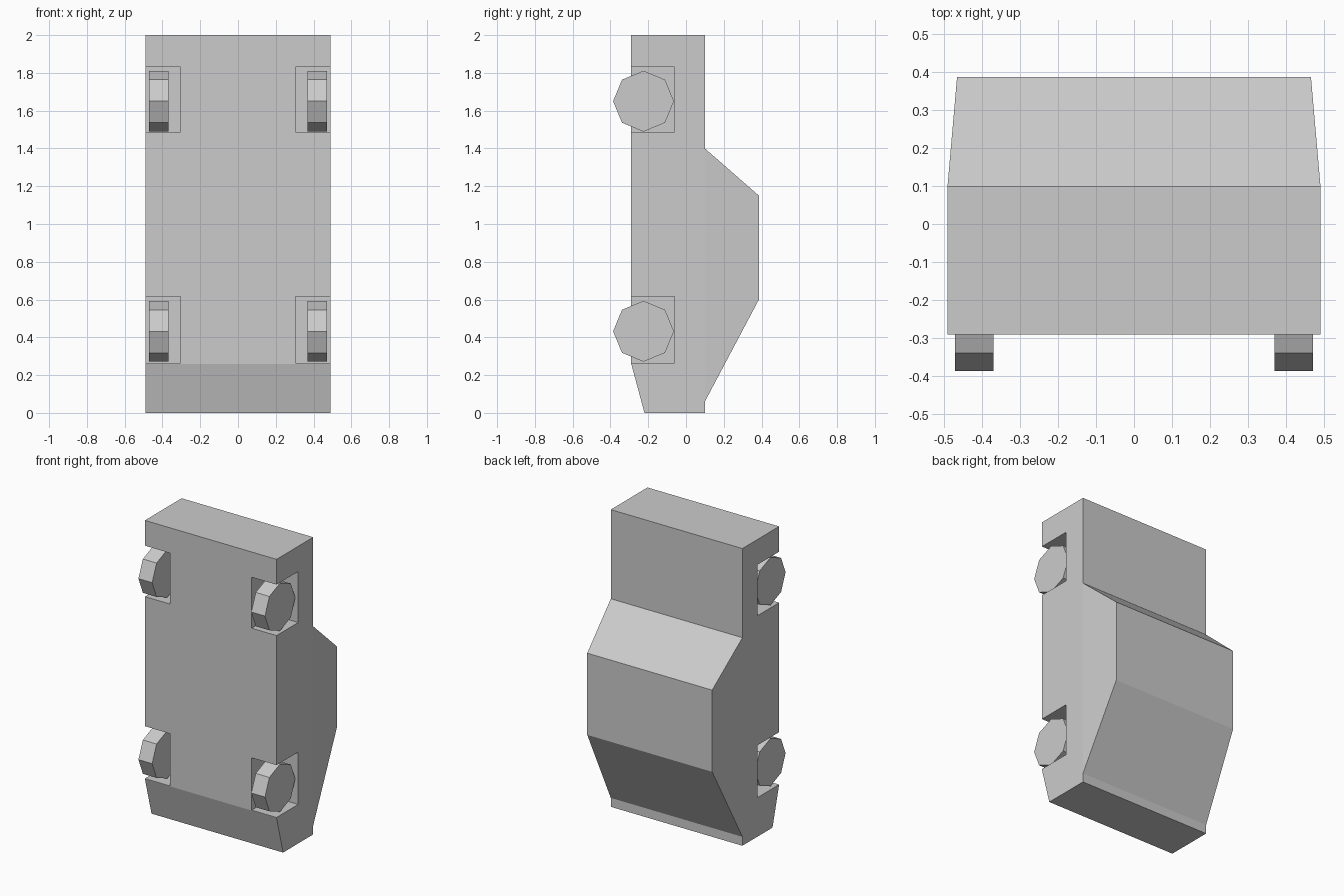
import bpy, bmesh, math

if "Cube" in bpy.data.objects:
    bpy.data.objects.remove(bpy.data.objects["Cube"])

grey = bpy.data.materials.new("light_grey")
grey.diffuse_color = (0.6, 0.6, 0.6, 1)
grey.use_nodes = True
grey.node_tree.nodes["Principled BSDF"].inputs["Base Color"].default_value = grey.diffuse_color


def make_object(name, bm):
    bmesh.ops.recalc_face_normals(bm, faces=bm.faces)
    mesh = bpy.data.meshes.new(name)
    bm.to_mesh(mesh)
    bm.free()
    mesh.materials.append(grey)
    obj = bpy.data.objects.new(name, mesh)
    bpy.context.collection.objects.link(obj)
    return obj


# Car body standing on its nose: side outline as (y, z), half width per point
W, ROOF_W = 0.49, 0.465
outline = [(-0.22, 0), (0.10, 0), (0.10, 0.06), (0.386, 0.60), (0.386, 1.15),
           (0.10, 1.40), (0.10, 2.0), (-0.29, 2.0), (-0.29, 0.26)]
bm = bmesh.new()
sides = []
for s in (-1, 1):
    ring = [bm.verts.new((s * (ROOF_W if y > 0.2 else W), y, z)) for y, z in outline]
    bm.faces.new([ring[i] for i in (0, 1, 2, 5, 6, 7, 8)])   # lower body side
    bm.faces.new(ring[2:6])                                  # tapered cabin side
    sides.append(ring)
a, b = sides
for i in range(len(outline)):
    j = (i + 1) % len(outline)
    bm.faces.new((a[i], a[j], b[j], b[i]))
body = make_object("car_body", bm)

# Box-shaped wheel wells cut into the underside corners
bm = bmesh.new()
for s in (-1, 1):
    for z0, z1 in ((0.263, 0.615), (1.487, 1.83)):
        cube = bmesh.ops.create_cube(bm, size=1)["verts"]
        bmesh.ops.scale(bm, verts=cube, vec=(0.295, 0.34, z1 - z0))
        bmesh.ops.translate(bm, verts=cube, vec=(s * 0.4525, -0.23, (z0 + z1) / 2))
cutter = make_object("wheel_well_cutter", bm)
cutter.hide_render = True
cut = body.modifiers.new("wheel_wells", "BOOLEAN")
cut.operation = "DIFFERENCE"
cut.solver = "EXACT"
cut.object = cutter
bpy.context.view_layer.objects.active = body
body.select_set(True)
bpy.ops.object.modifier_apply(modifier=cut.name)
bpy.data.objects.remove(cutter)

# Eight-sided wheels with a corner pointing straight up
for end, z in (("front", 0.432), ("rear", 1.65)):
    for side, s in (("left", -1), ("right", 1)):
        bpy.ops.mesh.primitive_cylinder_add(
            vertices=8, radius=0.161, depth=0.102,
            location=(s * 0.42, -0.225, z), rotation=(0, math.pi / 2, 0))
        wheel = bpy.context.object
        wheel.name = f"{end}_{side}_wheel"
        wheel.data.materials.append(grey)
